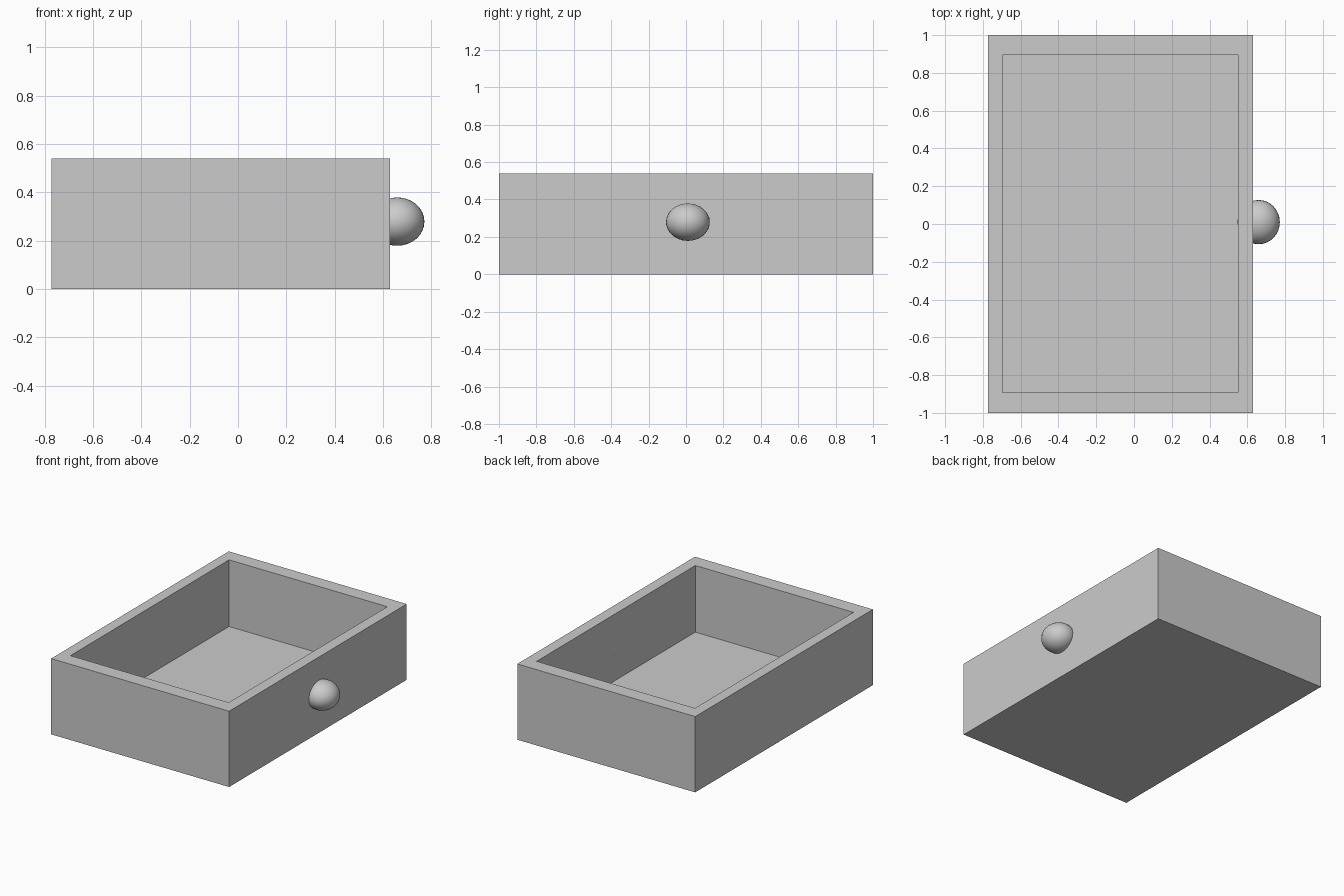
import bpy
import bmesh
from mathutils import Matrix, Vector

if "Cube" in bpy.data.objects:
    bpy.data.objects.remove(bpy.data.objects["Cube"])


def new_object(name, bm):
    mesh = bpy.data.meshes.new(name)
    bm.to_mesh(mesh)
    bm.free()
    obj = bpy.data.objects.new(name, mesh)
    bpy.context.collection.objects.link(obj)
    return obj


def ring(bm, x0, x1, y0, y1, z):
    return [bm.verts.new(p) for p in ((x0, y0, z), (x1, y0, z), (x1, y1, z), (x0, y1, z))]


# Open drawer box: outer shell, flat rim, inner walls and floor
bm = bmesh.new()
outer = (-0.773, 0.63, -1.0, 1.0)
inner = (-0.697, 0.551, -0.892, 0.895)
rings = [ring(bm, *outer, 0.0), ring(bm, *outer, 0.54),
         ring(bm, *inner, 0.54), ring(bm, *inner, 0.065)]
for a, b in zip(rings, rings[1:]):
    for i in range(4):
        j = (i + 1) % 4
        bm.faces.new((a[i], a[j], b[j], b[i]))
bm.faces.new(rings[0][::-1])
bm.faces.new(rings[-1])
bmesh.ops.recalc_face_normals(bm, faces=bm.faces)
new_object("drawer_box", bm)

# Slightly flattened round knob set into the right wall
bm = bmesh.new()
bmesh.ops.create_uvsphere(bm, u_segments=32, v_segments=16, radius=1.0)
bmesh.ops.scale(bm, vec=Vector((0.112, 0.117, 0.1)), verts=bm.verts)
bmesh.ops.translate(bm, vec=Vector((0.66, 0.01, 0.279)), verts=bm.verts)
for f in bm.faces:
    f.smooth = True
new_object("knob", bm)
